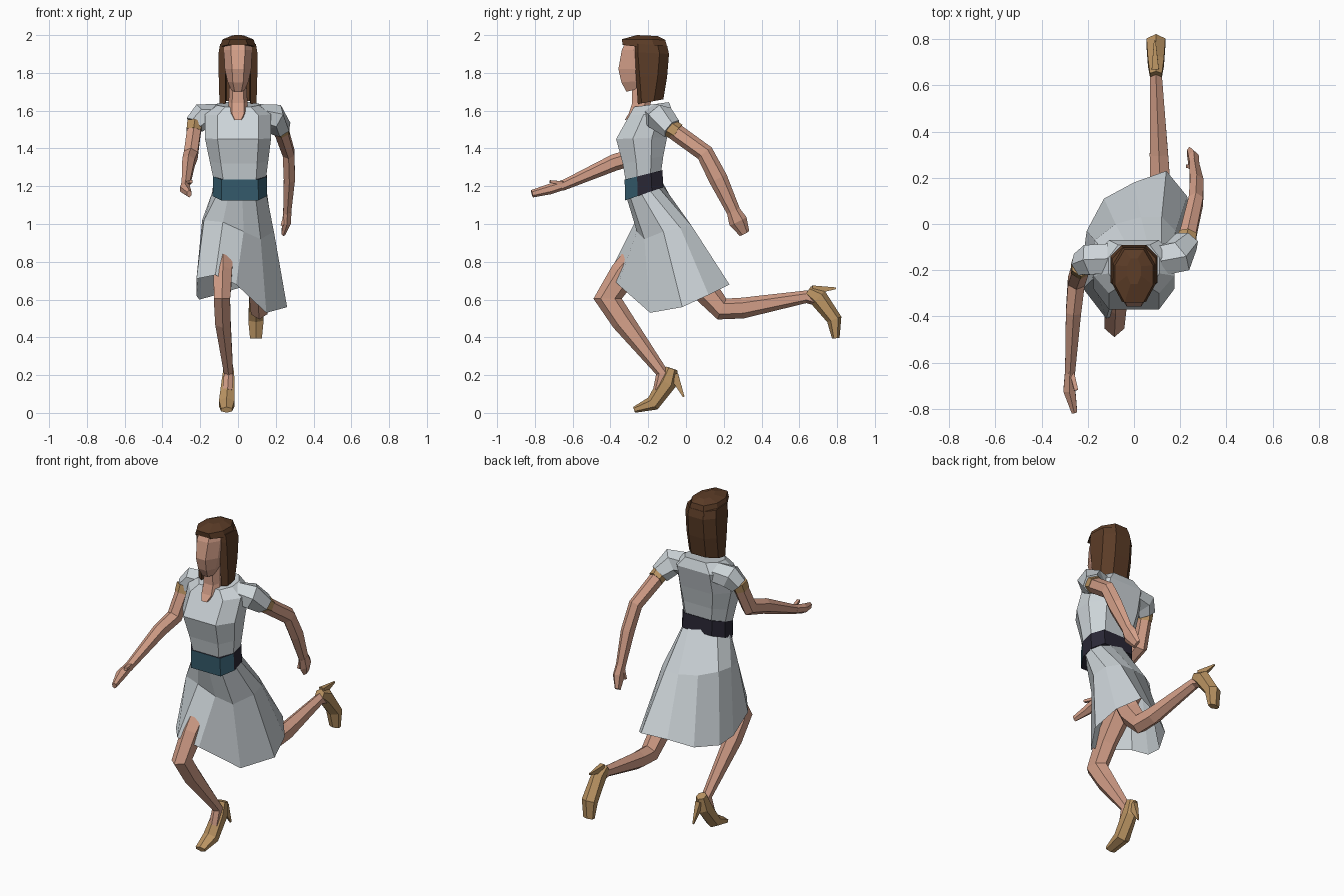
import bpy, bmesh, math
from mathutils import Vector


def mat(name, rgb):
    m = bpy.data.materials.new(name)
    m.diffuse_color = (*rgb, 1)
    return m


DRESS = mat("pale grey cloth", (0.61, 0.66, 0.69))
SKIN = mat("skin", (0.66, 0.35, 0.25))
HAIR = mat("brown hair", (0.105, 0.045, 0.02))
TAN = mat("tan leather", (0.50, 0.30, 0.125))
TEAL = mat("teal belt", (0.035, 0.105, 0.15))
DARK = mat("dark belt", (0.022, 0.02, 0.035))


def loft(name, rings, mats, caps=True, rule=None):
    """Skin a list of equal-length point rings with flat quads."""
    bm = bmesh.new()
    vs = [[bm.verts.new(p) for p in r] for r in rings]
    n = len(vs[0])
    for a, b in zip(vs, vs[1:]):
        for i in range(n):
            j = (i + 1) % n
            bm.faces.new((a[i], a[j], b[j], b[i]))
    if caps:
        bm.faces.new(vs[0][::-1])
        bm.faces.new(vs[-1])
    bmesh.ops.recalc_face_normals(bm, faces=bm.faces)
    bm.normal_update()
    if rule:
        for f in bm.faces:
            f.material_index = rule(f)
    me = bpy.data.meshes.new(name)
    bm.to_mesh(me)
    bm.free()
    for m in mats:
        me.materials.append(m)
    ob = bpy.data.objects.new(name, me)
    bpy.context.collection.objects.link(ob)
    return ob


def ring(w, yf, yb, zf, zb, k=0.62, cx=0.0):
    """Octagonal body section, tilted from zf at the front to zb at the back."""
    d = yb - yf
    half = [(k * w, 0), (w, 0.33), (w, 0.7), (k * w, 1)]
    pts = half + [(-x, t) for x, t in reversed(half)]
    return [(cx + x, yf + t * d, zf + t * (zb - zf)) for x, t in pts]


def tube(name, pts, m, sides=6, axis=(1, 0, 0)):
    """Limb along points (x, y, z, half width on axis, half depth)."""
    P = [Vector(p[:3]) for p in pts]
    rings = []
    for i, p in enumerate(pts):
        a, b = P[max(i - 1, 0)], P[min(i + 1, len(P) - 1)]
        t = Vector((0, 0, 0))
        if i > 0:
            t += (P[i] - a).normalized()
        if i < len(P) - 1:
            t += (b - P[i]).normalized()
        t.normalize()
        s = Vector(axis)
        s = (s - t * s.dot(t)).normalized()
        n = t.cross(s)
        rings.append([P[i] + s * p[3] * math.cos(u) + n * p[4] * math.sin(u)
                      for u in (math.tau * (k + 0.5) / sides for k in range(sides))])
    return loft(name, rings, [m])


# Dress bodice
loft("bodice", [ring(0.135, -0.315, -0.135, 1.20, 1.25, cx=0.01),
                ring(0.155, -0.335, -0.12, 1.32, 1.36, cx=0.005),
                ring(0.175, -0.37, -0.10, 1.45, 1.46),
                ring(0.175, -0.30, -0.07, 1.575, 1.59),
                ring(0.11, -0.275, -0.09, 1.62, 1.645)], [DRESS])

# Belt: teal front, dark sides and back
loft("belt", [ring(0.144, -0.322, -0.12, 1.125, 1.195, 0.68, 0.01),
              ring(0.142, -0.325, -0.125, 1.235, 1.285, 0.68, 0.01)],
     [TEAL, DARK], rule=lambda f: 0 if f.normal.y < -0.25 else 1)

# Flared skirt, lifted by the front thigh and trailing behind
waist = []
for deg in (215, 245, 275, 305, 345, 10, 40, 65, 100, 140, 185):
    a = math.radians(deg)
    y = -0.22 + 0.098 * math.sin(a)
    waist.append((0.01 + 0.142 * math.cos(a), y, 1.15 + (y + 0.32) * 0.35))
fold = [(-0.18, -0.24, 1.02), (-0.08, -0.27, 1.01), (0.03, -0.26, 0.96), (0.12, -0.22, 0.92),
        (0.19, -0.12, 0.96), (0.18, -0.03, 0.98), (0.12, 0.03, 0.99), (0.03, 0.03, 0.99),
        (-0.08, 0.0, 1.0), (-0.17, -0.07, 1.02), (-0.19, -0.16, 1.02)]
hem = [(-0.22, -0.28, 0.71), (-0.12, -0.41, 0.73), (-0.01, -0.36, 0.68), (0.15, -0.19, 0.53),
       (0.26, -0.02, 0.56), (0.23, 0.12, 0.625), (0.14, 0.23, 0.68), (0.0, 0.18, 0.66),
       (-0.13, 0.11, 0.62), (-0.205, -0.03, 0.60), (-0.22, -0.14, 0.62)]
loft("skirt", [waist, fold, hem], [DRESS], caps=False)

# Neck with the open neckline, and the face
loft("neck", [ring(0.025, -0.325, -0.25, 1.55, 1.57), ring(0.052, -0.303, -0.2, 1.585, 1.6),
              ring(0.05, -0.285, -0.18, 1.64, 1.66), ring(0.045, -0.285, -0.17, 1.74, 1.74)], [SKIN])
loft("face", [ring(0.035, -0.315, -0.24, 1.70, 1.72, 0.5), ring(0.055, -0.342, -0.2, 1.75, 1.76, 0.5),
              ring(0.07, -0.358, -0.16, 1.82, 1.82, 0.45), ring(0.075, -0.34, -0.15, 1.92, 1.92, 0.5),
              ring(0.07, -0.325, -0.15, 1.955, 1.96, 0.5)], [SKIN])


# Hair: long C-shaped curtain and a cap with a fringe
def curtain(w, yf, yb, zf, zb):
    half = [(0.066, yf), (w, yf + 0.02), (w, yb - 0.05), (0.5 * w, yb)]
    pts = half + [(-x, y) for x, y in reversed(half)] + [(-0.062, -0.17), (0.062, -0.17)]
    return [(x, y, zf + (y - yf) / (yb - yf) * (zb - zf)) for x, y in pts]


loft("long_hair", [curtain(0.098, -0.255, -0.12, 1.635, 1.66), curtain(0.102, -0.265, -0.10, 1.78, 1.78),
                   curtain(0.102, -0.275, -0.09, 1.91, 1.90), curtain(0.095, -0.275, -0.10, 1.955, 1.945)], [HAIR])
loft("hair_cap", [ring(0.096, -0.335, -0.095, 1.948, 1.92, 0.55), ring(0.082, -0.34, -0.11, 1.978, 1.975, 0.5),
                  ring(0.03, -0.26, -0.15, 2.0, 1.995, 0.5)], [HAIR])

# Sleeves with tan cuffs
Y = (0, 1, 0)
tube("back_sleeve", [(0.11, -0.16, 1.575, 0.075, 0.06), (0.19, -0.14, 1.565, 0.08, 0.075),
                     (0.228, -0.075, 1.505, 0.058, 0.058)], DRESS, axis=Y)
tube("front_sleeve", [(-0.11, -0.15, 1.575, 0.075, 0.06), (-0.19, -0.155, 1.57, 0.075, 0.07),
                      (-0.23, -0.175, 1.525, 0.055, 0.055)], DRESS, axis=Y)
tube("back_cuff", [(0.226, -0.085, 1.51, 0.046, 0.05), (0.234, -0.045, 1.485, 0.044, 0.048)], TAN)
tube("front_cuff", [(-0.228, -0.18, 1.54, 0.046, 0.05), (-0.234, -0.195, 1.495, 0.044, 0.048)], TAN)

# Arms, hands and thumbs
tube("back_arm", [(0.226, -0.08, 1.505, 0.042, 0.046), (0.268, 0.10, 1.375, 0.036, 0.047),
                  (0.272, 0.17, 1.24, 0.034, 0.05), (0.26, 0.255, 1.06, 0.024, 0.036)], SKIN)
tube("back_hand", [(0.262, 0.25, 1.07, 0.024, 0.036), (0.258, 0.275, 1.015, 0.026, 0.05),
                   (0.24, 0.31, 0.95, 0.012, 0.028)], SKIN)
tube("back_thumb", [(0.25, 0.25, 1.05, 0.012, 0.014), (0.232, 0.25, 0.99, 0.01, 0.01)], SKIN, 4)
tube("front_arm", [(-0.228, -0.18, 1.53, 0.042, 0.046), (-0.25, -0.25, 1.365, 0.042, 0.05),
                   (-0.262, -0.38, 1.325, 0.038, 0.044), (-0.278, -0.66, 1.2, 0.024, 0.026)], SKIN)
tube("front_hand", [(-0.278, -0.64, 1.21, 0.024, 0.026), (-0.28, -0.72, 1.185, 0.03, 0.028),
                    (-0.258, -0.815, 1.16, 0.014, 0.02)], SKIN)
tube("front_thumb", [(-0.27, -0.64, 1.215, 0.014, 0.014), (-0.25, -0.72, 1.225, 0.012, 0.01)], SKIN, 4)

# Legs
tube("front_leg", [(-0.08, -0.13, 0.97, 0.075, 0.08), (-0.08, -0.33, 0.735, 0.056, 0.075),
                   (-0.085, -0.415, 0.605, 0.05, 0.075), (-0.08, -0.335, 0.485, 0.047, 0.06),
                   (-0.05, -0.125, 0.21, 0.028, 0.034), (-0.055, -0.15, 0.12, 0.03, 0.025)], SKIN)
tube("back_leg", [(0.08, -0.08, 0.97, 0.075, 0.08), (0.105, 0.10, 0.65, 0.055, 0.07),
                  (0.112, 0.19, 0.55, 0.05, 0.06), (0.108, 0.30, 0.555, 0.046, 0.055),
                  (0.095, 0.64, 0.615, 0.03, 0.034), (0.095, 0.72, 0.585, 0.03, 0.025)], SKIN)

# High-heeled shoes
tube("front_shoe", [(-0.05, -0.075, 0.235, 0.03, 0.032), (-0.052, -0.10, 0.16, 0.04, 0.05),
                    (-0.06, -0.175, 0.05, 0.047, 0.04), (-0.06, -0.275, 0.016, 0.034, 0.016)], TAN)
tube("front_heel", [(-0.048, -0.065, 0.20, 0.022, 0.035), (-0.04, -0.012, 0.085, 0.005, 0.006)], TAN, 4)
tube("back_shoe", [(0.095, 0.645, 0.645, 0.03, 0.03), (0.095, 0.70, 0.61, 0.04, 0.05),
                   (0.095, 0.785, 0.495, 0.047, 0.04), (0.095, 0.793, 0.395, 0.036, 0.02)], TAN)
tube("back_heel", [(0.092, 0.67, 0.65, 0.022, 0.035), (0.09, 0.795, 0.66, 0.005, 0.006)], TAN, 4)
